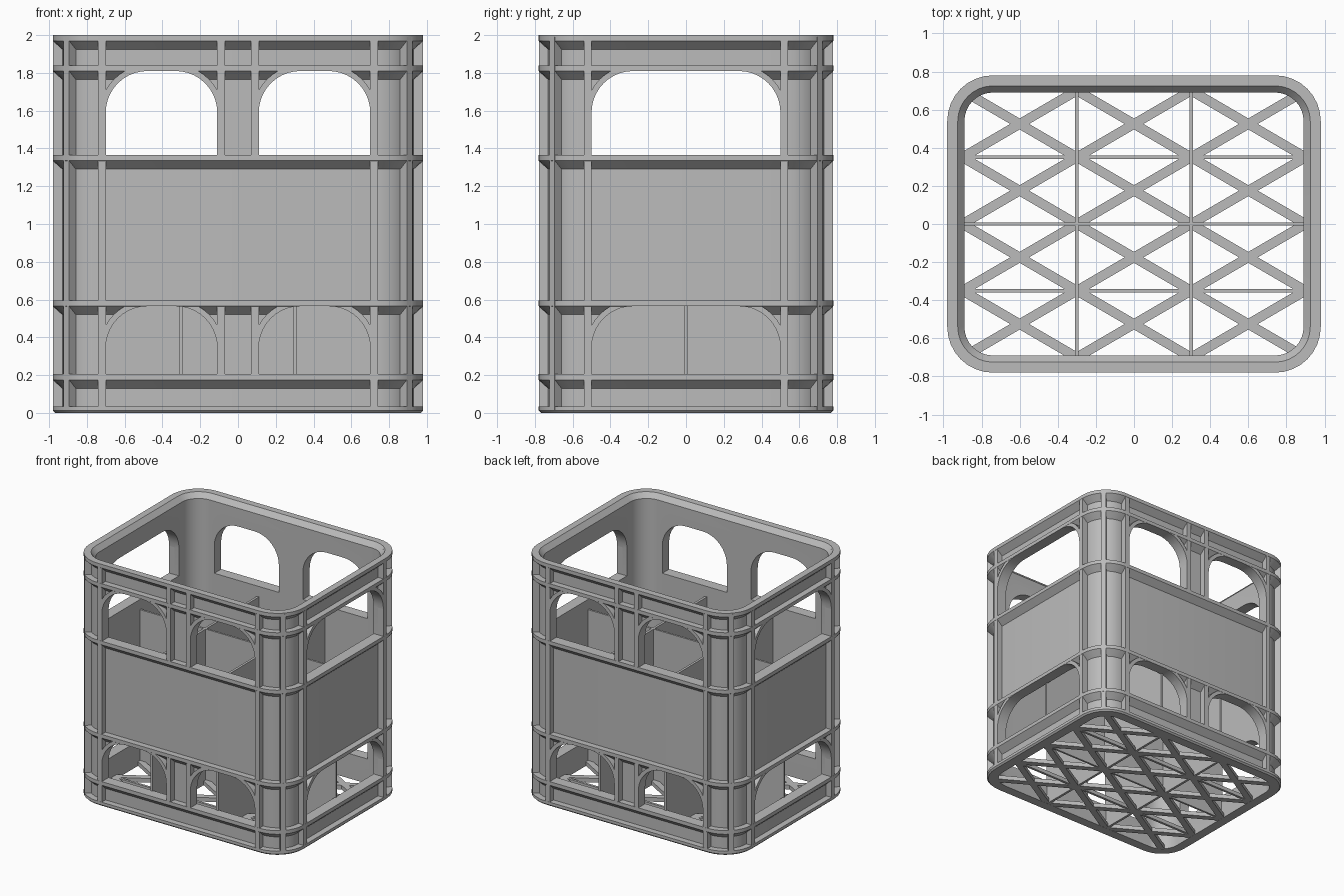
import bpy, bmesh, math
from mathutils import Matrix, Vector

if "Cube" in bpy.data.objects:
    bpy.data.objects.remove(bpy.data.objects["Cube"], do_unlink=True)

grey = bpy.data.materials.new("light grey plastic")
grey.use_nodes = True
grey.diffuse_color = (0.5, 0.5, 0.5, 1)
grey.node_tree.nodes["Principled BSDF"].inputs["Base Color"].default_value = grey.diffuse_color

HX, HY, H = 0.98, 0.78, 2.0      # outer half sizes and height
R = 0.24                         # outer corner radius
RIB, WALL = 0.05, 0.09           # inset of the wall's outer and inner skin
T = 0.04                         # rib width
ARCH = 0.22                      # window corner radius
UPPER, LOWER = (1.365, 1.81), (0.205, 0.565)


def finish(name, bm):
    bmesh.ops.recalc_face_normals(bm, faces=bm.faces)
    mesh = bpy.data.meshes.new(name)
    bm.to_mesh(mesh)
    bm.free()
    mesh.materials.append(grey)
    ob = bpy.data.objects.new(name, mesh)
    bpy.context.collection.objects.link(ob)
    return ob


def add_box(bm, lo, hi, turn=0.0, origin=(0, 0, 0)):
    """Box between two corners, turned about z and moved to the origin point."""
    lo, hi = Vector(lo), Vector(hi)
    m = (Matrix.Translation(origin) @ Matrix.Rotation(turn, 4, 'Z')
         @ Matrix.Translation((lo + hi) / 2) @ Matrix.Diagonal((*(hi - lo), 1)))
    bmesh.ops.create_cube(bm, size=1, matrix=m)


def add_prism(bm, outline, place, d0, d1):
    """Extrude a 2D outline between two depths; place maps (u, z, depth) to a point."""
    a = [bm.verts.new(place(u, z, d0)) for u, z in outline]
    b = [bm.verts.new(place(u, z, d1)) for u, z in outline]
    bm.faces.new(a)
    bm.faces.new(b[::-1])
    for i in range(len(a)):
        j = (i + 1) % len(a)
        bm.faces.new((a[i], b[i], b[j], a[j]))


def arc(cu, cz, r, start, end, n=10):
    return [(cu + r * math.cos(start + (end - start) * i / n),
             cz + r * math.sin(start + (end - start) * i / n)) for i in range(n + 1)]


# Crate wall: one profile with tapered hoops swept round a rounded rectangle
profile = [(0.012, 0), (0, 0.012), (0, 0.035), (RIB, 0.035)]
for top in (0.205, 0.595, 1.365, 1.84):
    profile += [(RIB, top - 0.075), (0, top - 0.03), (0, top), (RIB, top)]
profile += [(RIB, H - 0.075), (0, H - 0.03), (0, H), (0.055, H), (WALL, H - 0.04), (WALL, 0)]

bm = bmesh.new()
loops = []
for k, (sx, sy) in enumerate(((1, 1), (-1, 1), (-1, -1), (1, -1))):
    for i in range(9):
        a = math.pi / 2 * (k + i / 8)
        loops.append([bm.verts.new((sx * (HX - R) + (R - d) * math.cos(a),
                                    sy * (HY - R) + (R - d) * math.sin(a), z)) for d, z in profile])
for i, loop in enumerate(loops):
    nxt = loops[(i + 1) % len(loops)]
    for j in range(len(profile)):
        k = (j + 1) % len(profile)
        bm.faces.new((loop[j], nxt[j], nxt[k], loop[k]))
wall = finish("crate_wall", bm)

# The four sides: depth is measured inward from the outer face
front = lambda u, z, d: (u, d - HY, z)
back = lambda u, z, d: (u, HY - d, z)
left = lambda u, z, d: (HX - d, u, z)
right = lambda u, z, d: (d - HX, u, z)
windows = []
for z0, z1 in (UPPER, LOWER):
    for side in (front, back):
        windows += [(side, -0.7, -0.11, z0, z1), (side, 0.11, 0.7, z0, z1)]
    for side in (left, right):
        windows.append((side, -0.5, 0.5, z0, z1))

# Arched windows and the curved bands framing their upper corners
cut, bands = bmesh.new(), bmesh.new()
q = math.pi / 2
for side, u0, u1, z0, z1 in windows:
    cz = z1 - ARCH
    outline = ([(u0, z0), (u1, z0)] + arc(u1 - ARCH, cz, ARCH, 0, q)
               + arc(u0 + ARCH, cz, ARCH, q, 2 * q))
    add_prism(cut, outline, side, -0.05, 0.15)
    for cu, start in ((u1 - ARCH, 0), (u0 + ARCH, q)):
        band = (arc(cu, cz, ARCH, start, start + q)
                + arc(cu, cz, ARCH + 0.03, start + q, start))
        add_prism(bands, band, side, 0.001, RIB + 0.01)
cutter = finish("window_cutter", cut)
cutter.hide_render = True
window_bands = finish("window_bands", bands)

mod = wall.modifiers.new("windows", 'BOOLEAN')
mod.operation, mod.solver, mod.object = 'DIFFERENCE', 'EXACT', cutter
bpy.context.view_layer.objects.active = wall
bpy.ops.object.modifier_apply(modifier=mod.name)
bpy.data.objects.remove(cutter, do_unlink=True)

# Upright ribs: three round each corner, two between the paired windows
bm = bmesh.new()
e = 0.001
for sx in (-1, 1):
    for sy in (-1, 1):
        centre = (sx * (HX - R), sy * (HY - R), 0)
        add_box(bm, (R - RIB - 0.015, -T / 2, 0.015), (R - e, T / 2, H - 0.01),
                math.atan2(sy, sx), centre)
        for turn, flip in ((0 if sx > 0 else math.pi, -sx * sy), (sy * q, sx * sy)):
            lo, hi = sorted((0, flip * T))
            add_box(bm, (R - RIB - 0.01, lo, 0.015), (R - e, hi, H - 0.01), turn, centre)
        for z0, z1 in ((LOWER[0] - 0.01, 0.58), (UPPER[0] - 0.01, H - 0.01)):
            x0, x1 = sorted((sx * 0.07, sx * 0.11))
            y0, y1 = sorted((sy * (HY - RIB - 0.01), sy * (HY - e)))
            add_box(bm, (x0, y0, z0), (x1, y1, z1))
ribs = finish("upright_ribs", bm)

# Inner dividers
bm = bmesh.new()
for x in (-0.3, 0.3):
    add_box(bm, (x - 0.01, -0.7, e), (x + 0.01, 0.7, 1.28))
add_box(bm, (-0.9, -0.008, e), (0.9, 0.008, 1.28))
finish("bottle_dividers", bm)

# Floor lattice: a cross in each cell plus thin straight bars
bm = bmesh.new()
for x in (-0.6, 0, 0.6):
    for row in range(4):
        y = -0.525 + 0.35 * row
        for s in (-1, 1):
            add_box(bm, (-0.34, -0.025, e), (0.34, 0.025, 0.035),
                    s * math.atan2(0.35, 0.6), (x, y, 0))
for y in (-0.35, 0.35):
    add_box(bm, (-0.9, y - 0.01, 2 * e), (0.9, y + 0.01, 0.034))
finish("floor_lattice", bm)

# Smooth the rounded parts, keeping their edges crisp
bpy.ops.object.select_all(action='DESELECT')
for ob in (wall, window_bands):
    ob.select_set(True)
bpy.context.view_layer.objects.active = wall
bpy.ops.object.shade_smooth_by_angle(angle=math.radians(25))
